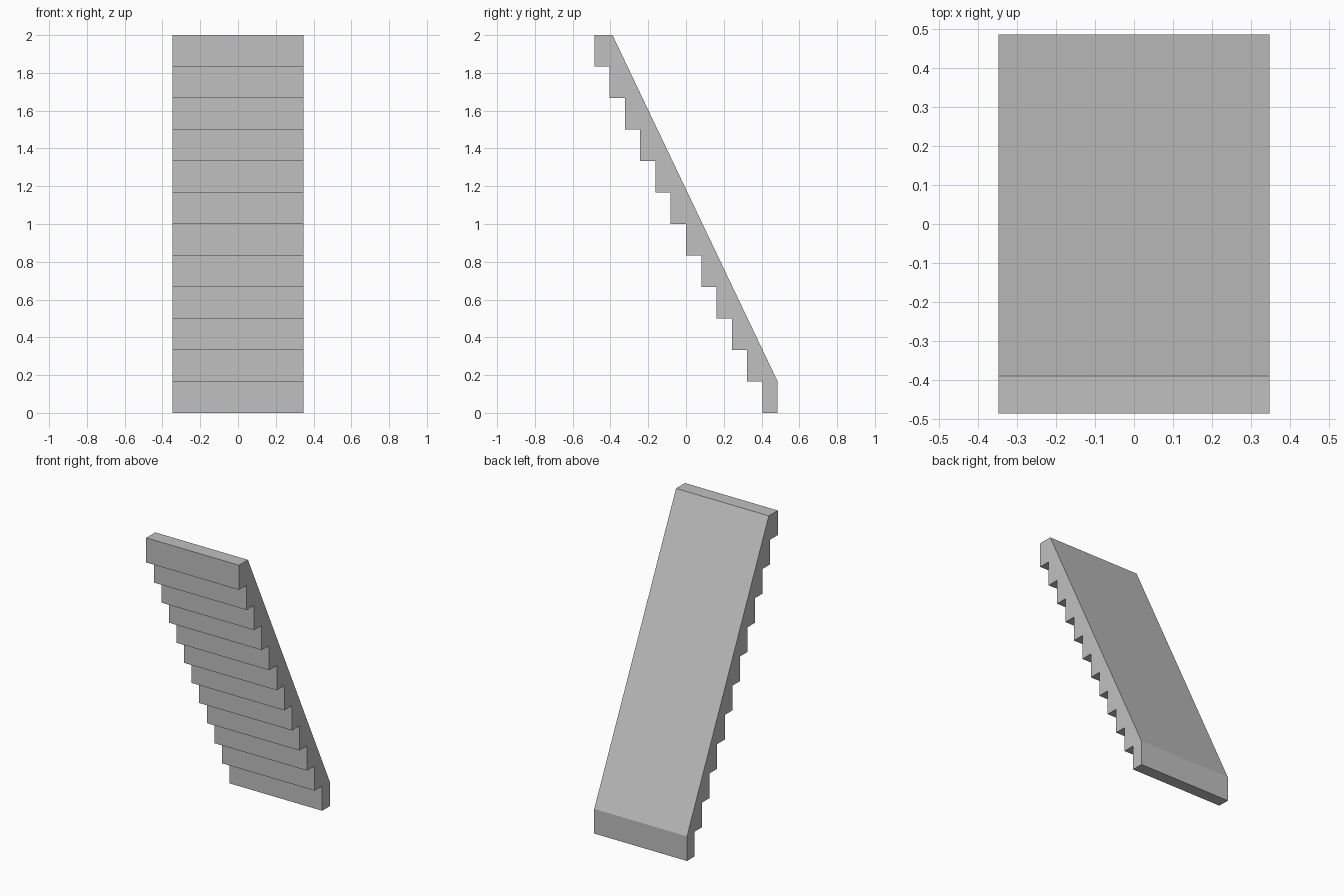
import bpy
import bmesh

cube = bpy.data.objects.get("Cube")
if cube:
    bpy.data.objects.remove(cube, do_unlink=True)

STEPS = 12
HEIGHT = 2.0
DEPTH = 0.97
WIDTH = 0.694
RISE = HEIGHT / STEPS
RUN = DEPTH / STEPS
TOP_LEDGE = 0.096

# Plain grey material
grey = bpy.data.materials.new("plain_grey")
grey.use_nodes = True
colour = (0.53, 0.53, 0.53, 1.0)
grey.diffuse_color = colour
grey.node_tree.nodes["Principled BSDF"].inputs["Base Color"].default_value = colour

# Side profile (y, z): sloping back, then the stepped front
back = DEPTH / 2
profile = [(-back + TOP_LEDGE, HEIGHT), (back, RISE), (back, 0)]
for i in range(STEPS):
    y = back - (i + 1) * RUN
    profile += [(y, i * RISE), (y, (i + 1) * RISE)]

# Extrude the profile across the width
bm = bmesh.new()
side = bm.faces.new([bm.verts.new((-WIDTH / 2, y, z)) for y, z in profile])
extruded = bmesh.ops.extrude_face_region(bm, geom=[side], use_keep_orig=True)
moved = [v for v in extruded["geom"] if isinstance(v, bmesh.types.BMVert)]
bmesh.ops.translate(bm, verts=moved, vec=(WIDTH, 0, 0))
bmesh.ops.recalc_face_normals(bm, faces=bm.faces)

mesh = bpy.data.meshes.new("stepped_slab")
bm.to_mesh(mesh)
bm.free()
mesh.materials.append(grey)
slab = bpy.data.objects.new("stepped_slab", mesh)
bpy.context.collection.objects.link(slab)
